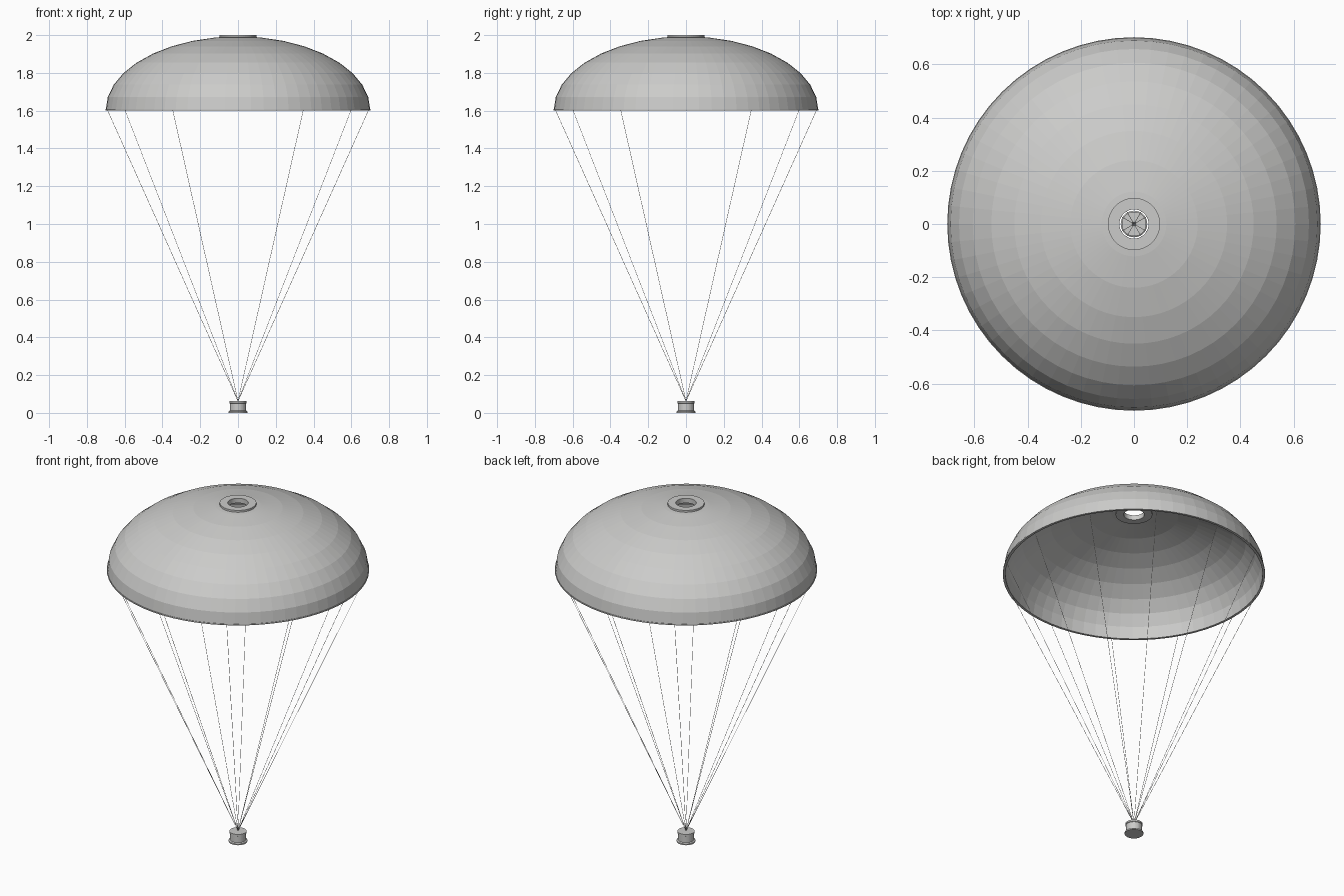
import bpy
import math
from mathutils import Vector

cube = bpy.data.objects.get("Cube")
if cube:
    bpy.data.objects.remove(cube, do_unlink=True)

grey = bpy.data.materials.new("light_grey")
grey.use_nodes = True
colour = (0.6, 0.6, 0.59, 1)
grey.diffuse_color = colour
grey.node_tree.nodes["Principled BSDF"].inputs["Base Color"].default_value = colour


def lathe(name, profile, sides, closed=True):
    """Spin (radius, z) points, listed anticlockwise, around the z axis."""
    n = len(profile)
    verts = []
    for s in range(sides):
        a = math.tau * s / sides
        verts += [(r * math.cos(a), r * math.sin(a), z) for r, z in profile]
    faces = []
    for s in range(sides):
        t = (s + 1) % sides
        for i in range(n if closed else n - 1):
            j = (i + 1) % n
            faces.append((s * n + i, t * n + i, t * n + j, s * n + j))
    if not closed:  # cap both ends
        faces.append([s * n for s in reversed(range(sides))])
        faces.append([s * n + n - 1 for s in range(sides)])
    mesh = bpy.data.meshes.new(name)
    mesh.from_pydata(verts, [], faces)
    mesh.materials.append(grey)
    obj = bpy.data.objects.new(name, mesh)
    bpy.context.collection.objects.link(obj)
    return obj


def line(name, start, end, radius):
    """Thin rod between two points."""
    d = end - start
    bpy.ops.mesh.primitive_cylinder_add(vertices=6, radius=radius, depth=d.length,
                                        location=(start + end) / 2)
    obj = bpy.context.object
    obj.name = name
    obj.rotation_mode = 'QUATERNION'
    obj.rotation_quaternion = d.to_track_quat('Z', 'Y')
    obj.data.materials.append(grey)


# Canopy: thin half-ellipsoid shell in ten-degree bands, open at the crown
RIM_Z, RADIUS, HEIGHT, THICK = 1.605, 0.70, 0.388, 0.01
angles = [math.radians(a) for a in range(0, 81, 10)] + [math.radians(84)]


def arc(inset):
    return [((RADIUS - inset) * math.cos(a), RIM_Z + (HEIGHT - inset) * math.sin(a))
            for a in angles]


lathe("canopy", arc(0) + arc(THICK)[::-1], 64)

# Hem around the canopy edge
lathe("canopy_hem", [(0.688, 1.602), (0.702, 1.602), (0.702, 1.609), (0.688, 1.609)], 64)

# Vent ring at the crown
lathe("vent_ring", [(0.055, 1.972), (0.098, 1.972), (0.098, 2.0), (0.055, 2.0)], 48)

# Suspension lines from the hem to the load
apex = Vector((0, 0, 0.062))
for i in range(12):
    a = math.tau * i / 12
    rim = Vector((0.692 * math.cos(a), 0.692 * math.sin(a), RIM_Z))
    line(f"suspension_line_{i + 1}", apex, rim, 0.001)

# Hanging canister with flared foot and lid lip
lathe("canister", [(0.05, 0), (0.05, 0.008), (0.043, 0.012), (0.043, 0.05),
                   (0.046, 0.052), (0.046, 0.062)], 32, closed=False)
